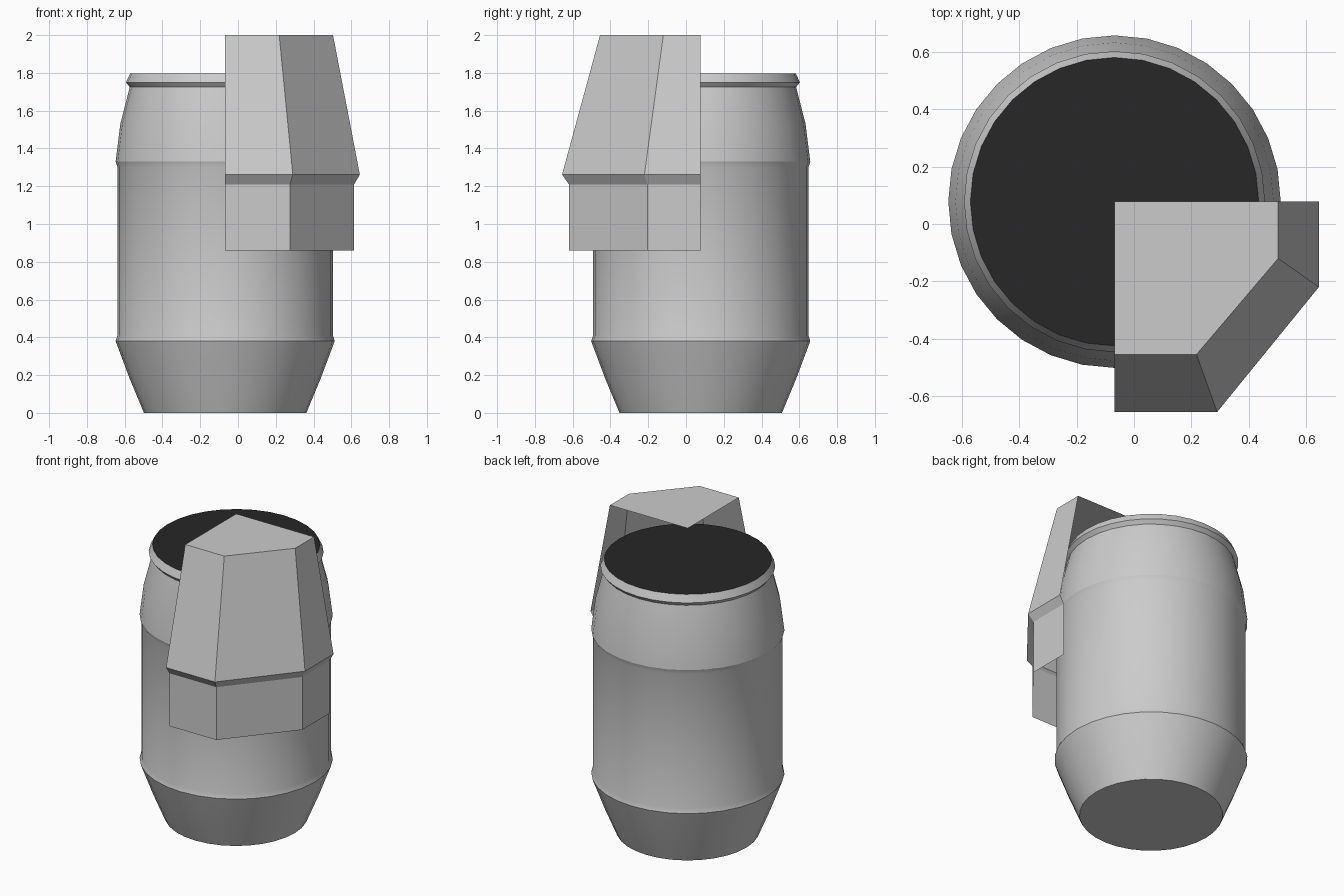
import bpy, bmesh, math

if "Cube" in bpy.data.objects:
    bpy.data.objects.remove(bpy.data.objects["Cube"])

CX, CY = -0.068, 0.078   # barrel axis
SIDES = 32


def circle(bm, r, z):
    return [bm.verts.new((CX + r * math.cos(2 * math.pi * i / SIDES),
                          CY + r * math.sin(2 * math.pi * i / SIDES), z))
            for i in range(SIDES)]


def bridge(bm, lo, hi, closed):
    n = len(lo)
    for i in range(n if closed else n - 1):
        j = (i + 1) % n
        bm.faces.new((lo[i], lo[j], hi[j], hi[i]))


def finish(bm, name):
    me = bpy.data.meshes.new(name)
    bm.to_mesh(me)
    bm.free()
    ob = bpy.data.objects.new(name, me)
    bpy.context.collection.objects.link(ob)
    return ob


# Barrel: revolved profile (radius, height) with closed bottom
profile = [(0.43, 0), (0.505, 0.18), (0.58, 0.38), (0.57, 0.41), (0.57, 1.30),
           (0.58, 1.33), (0.555, 1.53), (0.505, 1.725), (0.525, 1.75), (0.503, 1.797)]
bm = bmesh.new()
rings = [circle(bm, r, z) for r, z in profile]
for lo, hi in zip(rings, rings[1:]):
    bridge(bm, lo, hi, True)
bm.faces.new(rings[0][::-1])
barrel = finish(bm, "barrel")
bpy.context.view_layer.objects.active = barrel
barrel.select_set(True)
bpy.ops.object.shade_smooth_by_angle(angle=math.radians(22))

# Dark top surface of the barrel
bm = bmesh.new()
bm.faces.new(circle(bm, 0.503, 1.797))
top = finish(bm, "barrel_top")
dark = bpy.data.materials.new("dark")
dark.diffuse_color = (0.02, 0.02, 0.02, 1)
dark.use_nodes = True
dark.node_tree.nodes["Principled BSDF"].inputs["Base Color"].default_value = dark.diffuse_color
top.data.materials.append(dark)

# Corner hood: open shell of faceted walls, closed only on top
# each level: z, front y, front corner x, side x, side corner y
levels = [(0.86, -0.62, 0.275, 0.615, -0.205), (1.21, -0.62, 0.275, 0.615, -0.205),
          (1.262, -0.656, 0.29, 0.645, -0.22), (2.0, -0.455, 0.218, 0.503, -0.12)]
bm = bmesh.new()
rows = [[bm.verts.new(p) for p in ((CX, fy, z), (fx, fy, z), (sx, sy, z), (sx, CY, z))]
        for z, fy, fx, sx, sy in levels]
for lo, hi in zip(rows, rows[1:]):
    bridge(bm, lo, hi, False)
bm.faces.new(rows[-1] + [bm.verts.new((CX, CY, 2.0))])
finish(bm, "corner_hood")
